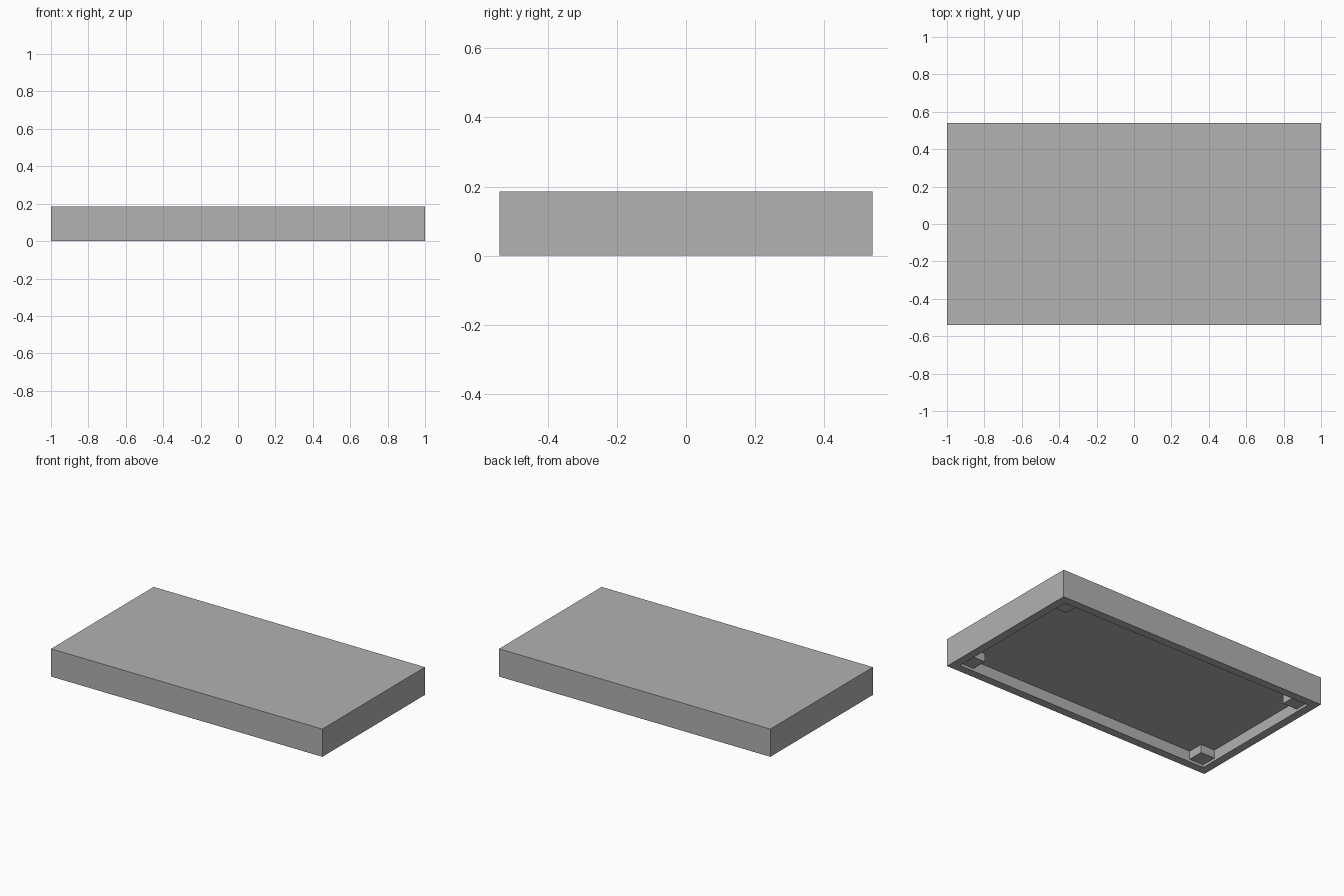
import bpy
import bmesh
from mathutils import Matrix, Vector

cube = bpy.data.objects.get("Cube")
if cube:
    bpy.data.objects.remove(cube, do_unlink=True)

LENGTH, WIDTH, HEIGHT = 2.0, 1.08, 0.185
WALL, RECESS = 0.055, 0.073      # rim width, depth of the hollow underside
BLOCK, GAP = 0.105, 0.018        # corner block size, its distance above the ground

grey = bpy.data.materials.new("grey")
grey.use_nodes = True
colour = (0.445, 0.445, 0.445, 1)
grey.diffuse_color = colour
grey.node_tree.nodes["Principled BSDF"].inputs["Base Color"].default_value = colour


def box_mesh(size, centre):
    bm = bmesh.new()
    matrix = Matrix.Translation(centre) @ Matrix.Diagonal((*size, 1))
    bmesh.ops.create_cube(bm, size=1, matrix=matrix)
    return bm


def add_object(name, bm):
    mesh = bpy.data.meshes.new(name)
    bm.normal_update()
    bm.to_mesh(mesh)
    bm.free()
    mesh.materials.append(grey)
    obj = bpy.data.objects.new(name, mesh)
    bpy.context.collection.objects.link(obj)
    return obj


# Slab with a shallow hollow underneath
slab = box_mesh((LENGTH, WIDTH, HEIGHT), (0, 0, HEIGHT / 2))
slab.normal_update()
underside = min(slab.faces, key=lambda f: f.calc_center_median().z)
bmesh.ops.inset_region(slab, faces=[underside], thickness=WALL, use_even_offset=True)
ceiling = bmesh.ops.extrude_face_region(slab, geom=[underside])["geom"]
bmesh.ops.translate(slab, vec=Vector((0, 0, RECESS)),
                    verts=[v for v in ceiling if isinstance(v, bmesh.types.BMVert)])
if underside.is_valid:
    bmesh.ops.delete(slab, geom=[underside], context="FACES_ONLY")
bmesh.ops.recalc_face_normals(slab, faces=slab.faces)
add_object("slab", slab)

# Square blocks tucked into the four inner corners
for side, sx in (("left", 1), ("right", -1)):
    for end, sy in (("front", -1), ("back", 1)):
        x = sx * (LENGTH / 2 - WALL - BLOCK / 2)
        y = sy * (WIDTH / 2 - WALL - BLOCK / 2)
        block = box_mesh((BLOCK, BLOCK, RECESS - GAP), (x, y, (RECESS + GAP) / 2))
        add_object(f"corner_block_{end}_{side}", block)
